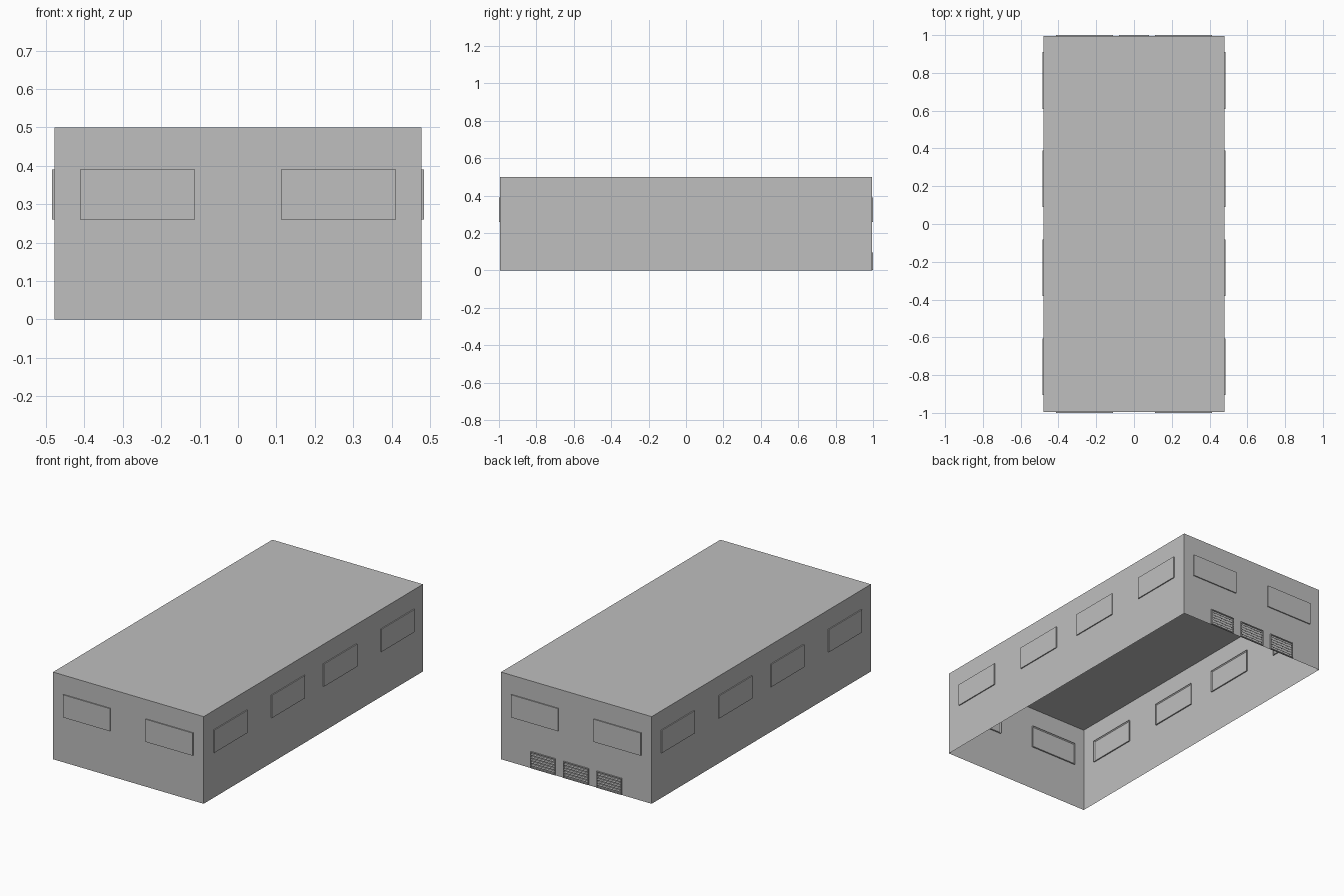
import bpy, bmesh
from mathutils import Matrix, Vector
from math import pi

if "Cube" in bpy.data.objects:
    bpy.data.objects.remove(bpy.data.objects["Cube"])

HX, HY, H = 0.478, 0.994, 0.5      # wall half sizes and height
OUT = 0.006                        # how far details stand out from the wall

grey = bpy.data.materials.new("light grey")
grey.diffuse_color = (0.52, 0.52, 0.52, 1)
grey.use_nodes = True
grey.node_tree.nodes["Principled BSDF"].inputs["Base Color"].default_value = grey.diffuse_color


def finish(name, bm):
    mesh = bpy.data.meshes.new(name)
    bm.to_mesh(mesh)
    bm.free()
    mesh.materials.append(grey)
    ob = bpy.data.objects.new(name, mesh)
    bpy.context.collection.objects.link(ob)
    return ob


def add_box(bm, lo, hi, tilt=0):
    lo, hi = Vector(lo), Vector(hi)
    size = hi - lo
    m = (Matrix.Translation((lo + hi) / 2) @ Matrix.Rotation(tilt, 4, 'X')
         @ Matrix.Diagonal((*size, 1)))
    return bmesh.ops.create_cube(bm, size=1, matrix=m)["verts"]


# Thin hall shell, open underneath
bm = bmesh.new()
add_box(bm, (-HX, -HY, 0), (HX, HY, H))
bottom = [f for f in bm.faces if f.normal.z < -0.9]
bmesh.ops.delete(bm, geom=bottom, context='FACES_ONLY')
finish("hall_shell", bm)


def window(name, angle, dist, u, half=0.15, z0=0.26, z1=0.39):
    """Shallow pane outside and a slim rim inside; local -y points outward."""
    bm = bmesh.new()
    add_box(bm, (u - half, -dist - OUT, z0), (u + half, -dist + OUT, z1))
    t = 0.008
    # the inner face becomes a rim around a sunken pane
    inner = [f for f in bm.faces if f.normal.y > 0.9]
    bmesh.ops.inset_region(bm, faces=inner, thickness=t)
    bmesh.ops.translate(bm, vec=(0, -0.005, 0), verts=inner[0].verts)
    bm.transform(Matrix.Rotation(angle, 4, 'Z'))
    finish(name, bm)


# Windows: two on each end, four on each long side
for label, angle in (("front", 0), ("back", pi)):
    for i, u in enumerate((-0.262, 0.262)):
        window(f"{label}_window_{i + 1}", angle, HY, u)
for label, angle in (("right", pi / 2), ("left", -pi / 2)):
    for i, u in enumerate((-0.755, -0.232, 0.24, 0.76)):
        window(f"{label}_window_{i + 1}", angle, HX, u if label == "right" else -u)

# Low louvred vents on the back wall
for i, x in enumerate((-0.21, 0, 0.21)):
    bm = bmesh.new()
    w, z0, z1, t = 0.079, 0.002, 0.096, 0.005
    y0, y1 = HY - 0.002, HY + OUT
    for s in (-1, 1):
        edge = sorted((x + s * w, x + s * (w - t)))
        add_box(bm, (edge[0], y0, z0), (edge[1], y1, z1))
    add_box(bm, (x - w, y0, z1 - t), (x + w, y1, z1))
    add_box(bm, (x - w, y0, z0), (x + w, y1, z0 + t))
    for k in range(5):
        z = z0 + 0.017 + k * 0.015
        add_box(bm, (x - w + t, HY - 0.001, z - 0.0015),
                (x + w - t, HY + 0.006, z + 0.0015), -0.6)
    finish(f"vent_{i + 1}", bm)
